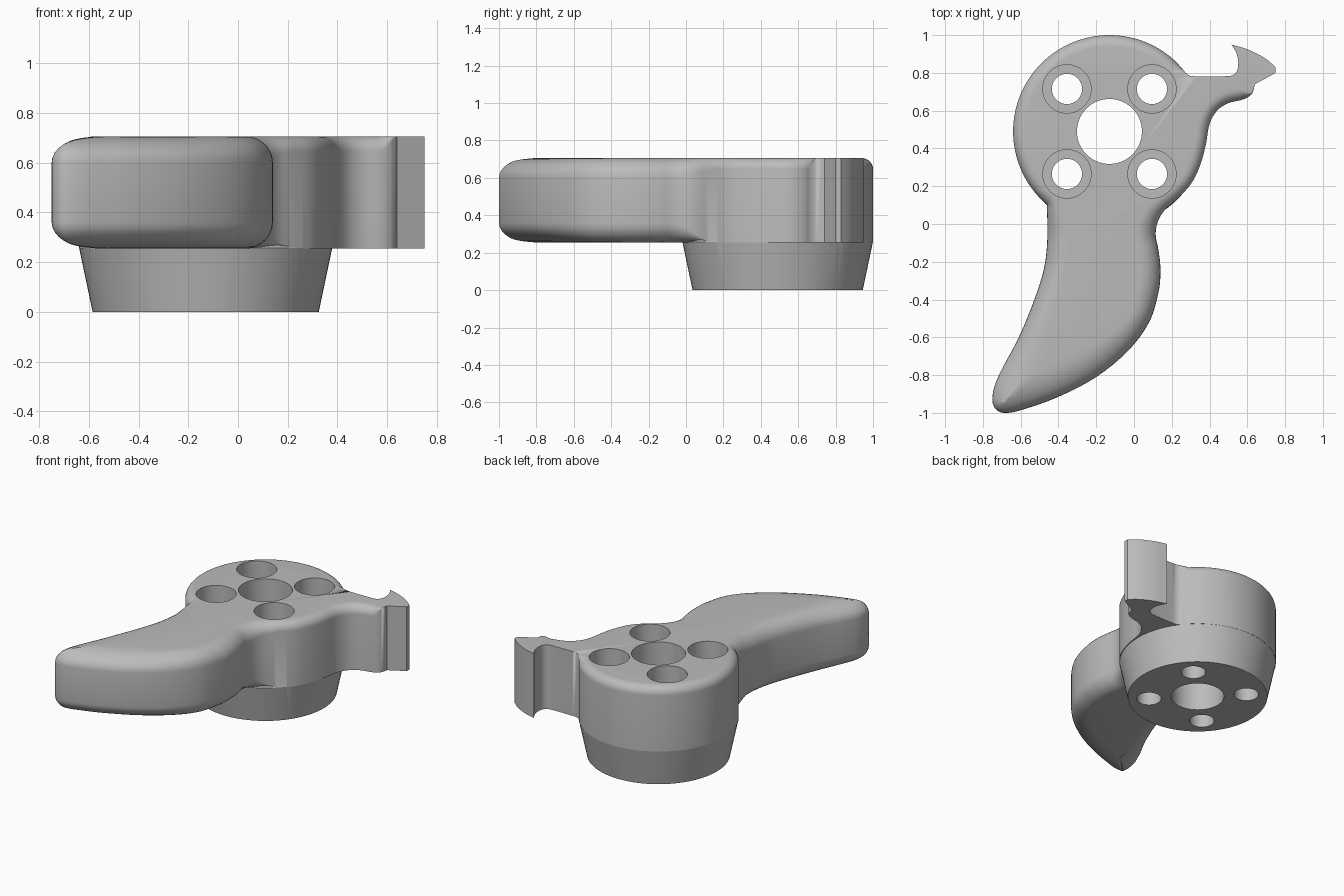
import bpy, bmesh
from math import sin, cos, pi, radians, sqrt
from mathutils import Vector

cube = bpy.data.objects.get("Cube")
if cube:
    bpy.data.objects.remove(cube, do_unlink=True)

HUB = Vector((-0.13, 0.49))
HUB_R = 0.51
BOTTOM, TOP = 0.255, 0.706
STEPS = 8

grey = bpy.data.materials.new("plain_grey")
grey.use_nodes = True
grey.diffuse_color = (0.5, 0.5, 0.5, 1)
grey.node_tree.nodes["Principled BSDF"].inputs["Base Color"].default_value = (0.5, 0.5, 0.5, 1)


def skin(name, rings):
    """Join a stack of equal rings into a closed solid."""
    bm = bmesh.new()
    loops = [[bm.verts.new(p) for p in ring] for ring in rings]
    n = len(loops[0])
    for low, high in zip(loops, loops[1:]):
        for i in range(n):
            j = (i + 1) % n
            bm.faces.new((low[i], low[j], high[j], high[i]))
    bm.faces.new(loops[0][::-1])
    bm.faces.new(loops[-1])
    bmesh.ops.remove_doubles(bm, verts=bm.verts, dist=0.0001)
    bmesh.ops.recalc_face_normals(bm, faces=bm.faces)
    mesh = bpy.data.meshes.new(name)
    bm.to_mesh(mesh)
    bm.free()
    mesh.materials.append(grey)
    obj = bpy.data.objects.new(name, mesh)
    bpy.context.collection.objects.link(obj)
    return obj


def lathe(name, centre, profile, sides=72):
    return skin(name, [[(centre.x + r * cos(2 * pi * i / sides),
                         centre.y + r * sin(2 * pi * i / sides), z)
                        for i in range(sides)] for r, z in profile])


def spline(points, spacing=0.02):
    """Smooth path through the points, without its last point."""
    pts = [Vector(p) for p in points]
    pts = [2 * pts[0] - pts[1]] + pts + [2 * pts[-1] - pts[-2]]
    path = []
    for a, b, c, d in zip(pts, pts[1:], pts[2:], pts[3:]):
        count = max(2, round((c - b).length / spacing))
        for i in range(count):
            t = i / count
            path.append(0.5 * (2 * b + (c - a) * t + (2 * a - 5 * b + 4 * c - d) * t ** 2
                               + (3 * b - a - 3 * c + d) * t ** 3))
    return path


def blend(value, start, end):
    t = min(1, max(0, (value - start) / (end - start)))
    return t * t * (3 - 2 * t)


# Outline: curved handle, neck and underside of the arm
outline = spline([
    (-.46, .10), (-.46, -.1), (-.48, -.25), (-.535, -.42), (-.61, -.6), (-.7, -.77),
    (-.742, -.87), (-.748, -.95), (-.72, -.99), (-.67, -1), (-.58, -.98), (-.4, -.915),
    (-.2, -.81), (-.03, -.67), (.08, -.52), (.13, -.36), (.14, -.24), (.13, -.14),
    (.115, -.06), (.125, .01), (.16, .07), (.22, .125), (.3, .21), (.35, .31), (.38, .42),
    (.4, .53), (.44, .6), (.5, .64), (.58, .66), (.625, .69), (.64, .74)])
# Outline: claw, then the upper side of the arm
outline += [Vector((.64, .74)), Vector((.75, .8))]
outline += spline([(.75, .83), (.69, .88), (.6, .925), (.515, .95)])
outline += spline([(.515, .95), (.54, .91), (.552, .86), (.545, .81), (.52, .787), (.47, .782),
                   (.32, .782), (.28, .795), (.231, .851)])
# Outline: round hub
outline += [HUB + HUB_R * Vector((cos(radians(a)), sin(radians(a)))) for a in range(45, 229, 3)]

clean = []
for p in outline:
    if not clean or (p - clean[-1]).length > 0.002:
        clean.append(p)
outline = clean

# Inward direction and room for rounding at each outline point
inward, room = [], []
for i, p in enumerate(outline):
    before = (p - outline[i - 1]).normalized()
    after = (outline[(i + 1) % len(outline)] - p).normalized()
    tangent = (before + after).normalized()
    n = Vector((-tangent.y, tangent.x))
    limit = 1.0
    for q in outline:
        ahead = n.dot(q - p)
        if ahead > 0.0005:
            limit = min(limit, (q - p).length_squared / (2 * ahead))
    inward.append(n)
    room.append(0.92 * limit)


def rounding(p, underside):
    """Width and height of the rounded edge at an outline point."""
    handle = 1 - blend(p.y, -0.08, 0.16)
    width = 0.11 + 0.06 * blend(-p.y, 0.5, 0.9)
    if underside:
        return width * handle, 0.105 * handle
    hub = 0.06
    if p.x > 0.25 and p.y > 0.7:
        hub = 0.06 * (1 - blend(p.x, 0.22, 0.3))
    hub *= 1 - blend(p.x, 0.58, 0.64)
    return hub + (width - hub) * handle, hub + (0.105 - hub) * handle


def ring(step, underside):
    points = []
    for p, n, limit in zip(outline, inward, room):
        width, height = rounding(p, underside)
        inset = min(limit, width * (1 - cos(pi / 2 * step / STEPS)))
        drop = 0
        if width > 0.001:
            drop = height * (1 - sqrt(max(0, 1 - (1 - inset / width) ** 2)))
        q = p + n * inset
        points.append((q.x, q.y, BOTTOM + drop if underside else TOP - drop))
    return points


lever = skin("lever_body", [ring(s, True) for s in range(STEPS, -1, -1)]
             + [ring(s, False) for s in range(STEPS + 1)])

# Tapered foot of the hub, rising inside the lever
foot = lathe("hub_foot", HUB, [(0.455, 0), (0.509, 0.256), (0.49, 0.3), (0.49, 0.5)])

# Centre bore and four stepped screw holes
cutters = [lathe("centre_bore", HUB, [(0.172, -0.1), (0.172, 0.9)])]
for sx in (-1, 1):
    for sy in (-1, 1):
        cutters.append(lathe("screw_hole", HUB + 0.225 * Vector((sx, sy)),
                             [(0.08, -0.1), (0.08, 0.3), (0.128, 0.3), (0.128, 0.9)], 48))

bpy.ops.object.select_all(action='DESELECT')
bpy.context.view_layer.objects.active = lever
lever.select_set(True)
for tool, operation in [(foot, 'UNION')] + [(c, 'DIFFERENCE') for c in cutters]:
    mod = lever.modifiers.new("cut", 'BOOLEAN')
    mod.object = tool
    mod.operation = operation
    mod.solver = 'EXACT'
    bpy.ops.object.modifier_apply(modifier=mod.name)
    bpy.data.objects.remove(tool, do_unlink=True)

bpy.ops.object.shade_smooth_by_angle(angle=radians(30))
